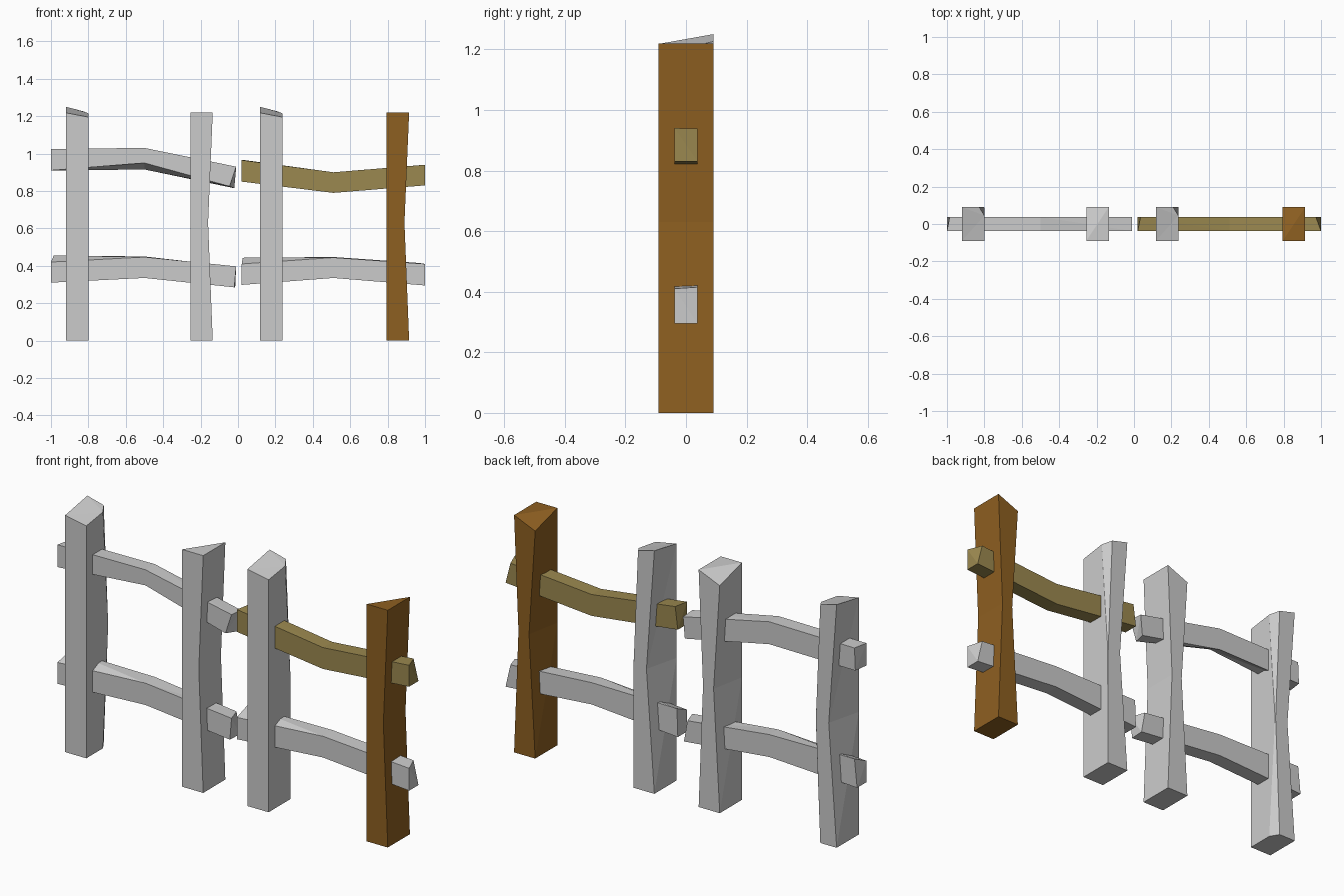
import bpy, bmesh

if "Cube" in bpy.data.objects:
    bpy.data.objects.remove(bpy.data.objects["Cube"])


def material(name, rgb):
    m = bpy.data.materials.new(name)
    m.diffuse_color = (*rgb, 1)
    m.use_nodes = True
    m.node_tree.nodes["Principled BSDF"].inputs["Base Color"].default_value = m.diffuse_color
    return m


brown = material("brown_wood", (0.27, 0.115, 0.015))
olive = material("olive_wood", (0.33, 0.25, 0.08))


def loft(name, rings, mat=None):
    """Join equal-sized vertex rings into a closed flat-shaded solid."""
    bm = bmesh.new()
    loops = [[bm.verts.new(p) for p in ring] for ring in rings]
    n = len(loops[0])
    bm.faces.new(loops[0])
    bm.faces.new(loops[-1])
    for a, b in zip(loops, loops[1:]):
        for i in range(n):
            j = (i + 1) % n
            bm.faces.new((a[i], a[j], b[j], b[i]))
    bmesh.ops.remove_doubles(bm, verts=bm.verts, dist=1e-5)
    bmesh.ops.triangulate(bm, faces=[f for f in bm.faces if len(f.verts) > 3])
    bmesh.ops.recalc_face_normals(bm, faces=bm.faces)
    me = bpy.data.meshes.new(name)
    bm.to_mesh(me)
    bm.free()
    ob = bpy.data.objects.new(name, me)
    bpy.context.collection.objects.link(ob)
    if mat:
        me.materials.append(mat)
    return ob


W, D, MID = 0.12, 0.09, 0.63


def waisted_post(name, x, mat=None):
    # Flat-topped post, hewn thinner at mid height, one top corner low
    r = x + W
    loft(name, [
        [(x, -D, 0), (r, -D, 0), (r, D, 0), (x, D, 0)],
        [(x, -D, MID), (r - .025, -D, MID), (r - .025, D, MID), (x + .035, D, MID)],
        [(x, -D, 1.22), (r, -D, 1.22), (r, D, 1.22), (x, D, 1.17)],
    ], mat)


def slanted_post(name, x, foot_cut):
    # Sloping top with a chipped back corner, optionally chipped at the foot
    r = x + W
    cx, cy = (.027, .045) if foot_cut else (0, 0)
    loft(name, [
        [(x, -D, 0), (r, -D, 0), (r, D - cy, 0), (r - cx, D, 0), (x, D, 0)],
        [(x, -D, MID), (r, -D, MID), (r, D - .002, MID), (r - .002, D, MID), (x + .045, D, MID)],
        [(x, -D, 1.218), (r, -D, 1.195), (r, .045, 1.215), (r - .027, D, 1.226), (x, D, 1.25)],
    ])


slanted_post("left_post_a", -0.92, True)
waisted_post("left_post_b", -0.255)
slanted_post("right_post_a", 0.117, False)
waisted_post("right_post_b", 0.795, brown)


def rail(name, stations, mat=None):
    # Each station: x and z of front-bottom, front-top, back-top, back-bottom
    ys = (-.038, -.038, .038, .038)
    loft(name, [[(x, y, z) for (x, z), y in zip(s, ys)] for s in stations], mat)


rail("upper_left_rail", [
    [(-1, .91), (-1, 1.025), (-.985, 1.025), (-.99, .91)],
    [(-.5, .95), (-.5, 1.03), (-.5, 1.03), (-.5, .915)],
    [(-.045, .825), (-.01, .93), (-.01, .925), (-.02, .815)],
])
rail("upper_right_rail", [
    [(.02, .85), (.02, .965), (.035, .965), (.02, .85)],
    [(.51, .79), (.51, .90), (.51, .90), (.51, .79)],
    [(1, .83), (1, .94), (.972, .938), (1, .83)],
], olive)
rail("lower_left_rail", [
    [(-1, .31), (-1, .42), (-.985, .455), (-1, .31)],
    [(-.5, .335), (-.5, .447), (-.5, .45), (-.5, .335)],
    [(-.02, .285), (-.01, .397), (-.035, .397), (-.015, .285)],
])
rail("lower_right_rail", [
    [(.02, .298), (.02, .41), (.025, .443), (.02, .298)],
    [(.51, .335), (.51, .444), (.51, .447), (.51, .335)],
    [(1, .295), (1, .41), (.972, .415), (1, .295)],
])
